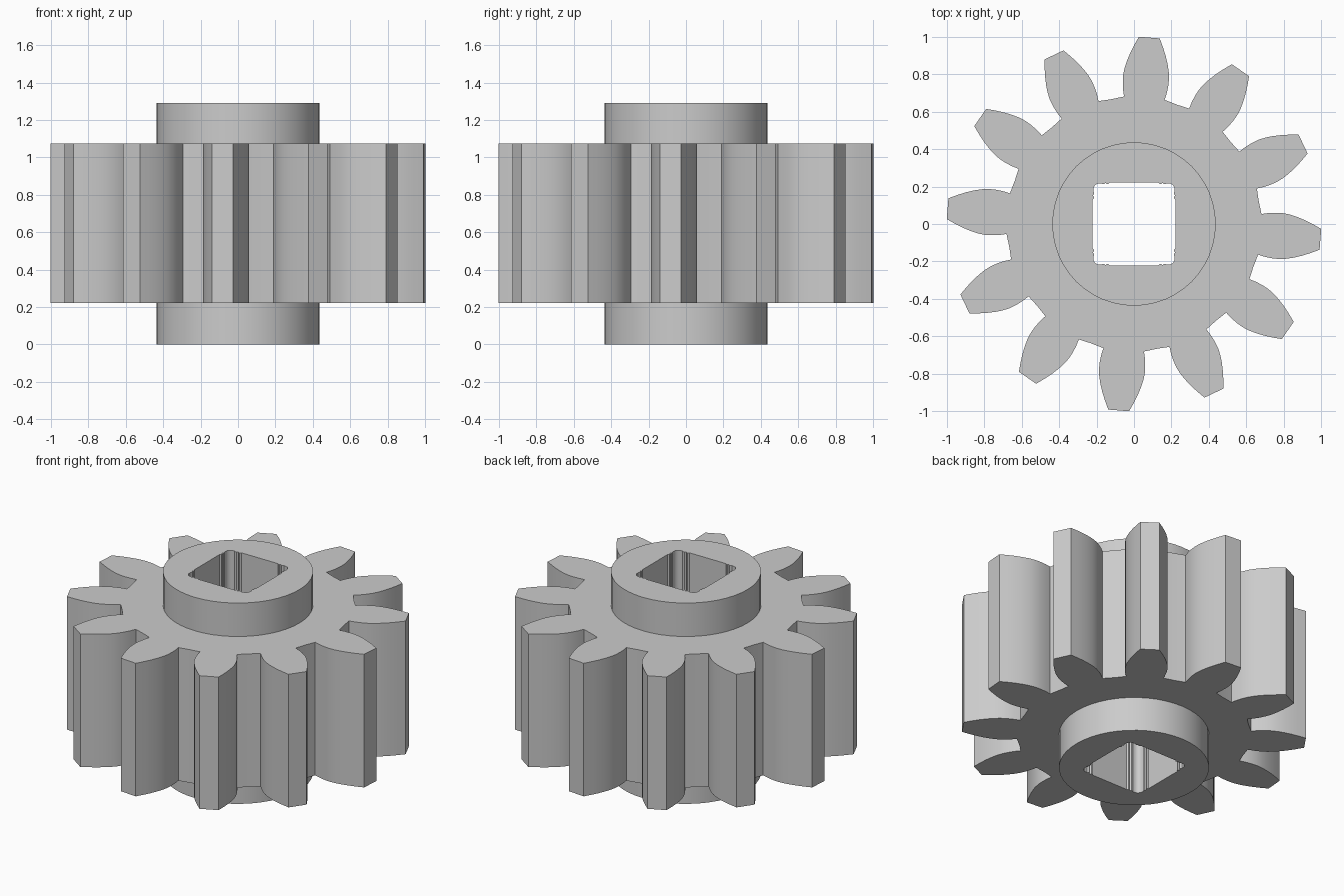
import bpy, bmesh
from math import sin, cos, pi, radians
from mathutils import Matrix, Vector

if "Cube" in bpy.data.objects:
    bpy.data.objects.remove(bpy.data.objects["Cube"])

TEETH = 12
TILT = radians(-4.7)
ROOT_R, HUB_R = 0.678, 0.437
Z_LOW, Z_HIGH, Z_TOP = 0.22, 1.075, 1.29

# half tooth: (radial distance, half width), root to tip
FLANK = [(0.675, 0.109), (0.71, 0.117), (0.75, 0.122), (0.79, 0.123), (0.83, 0.118),
         (0.87, 0.108), (0.91, 0.095), (0.95, 0.079), (1.0, 0.056)]


def gear_outline():
    tooth = [(u, -w) for u, w in FLANK] + [(u, w) for u, w in reversed(FLANK)]
    tooth.append((ROOT_R * cos(pi / TEETH), ROOT_R * sin(pi / TEETH)))
    pts = []
    for k in range(TEETH):
        rot = Matrix.Rotation(TILT + 2 * pi * k / TEETH, 2)
        pts += [rot @ Vector(p) for p in tooth]
    return pts


def hub_outline(n=48):
    return [Vector((HUB_R * cos(2 * pi * i / n), HUB_R * sin(2 * pi * i / n))) for i in range(n)]


# square bore with rounded corners and small ribs beside each corner
def bore_outline():
    h, r = 0.221, 0.032
    rib = [(h, 0.13), (h - 0.008, 0.137), (h - 0.008, 0.145), (h, 0.152),
           (h - 0.008, 0.159), (h - 0.008, 0.167), (h - 0.003, 0.176)]
    corner = [(h - 0.004 - r + r * cos(a), h - 0.004 - r + r * sin(a))
              for a in (radians(d) for d in range(0, 91, 15))]
    quarter = rib + corner + [(y, x) for x, y in reversed(rib)]
    return [Matrix.Rotation(k * pi / 2, 2) @ Vector(p) for k in range(4) for p in quarter]


bm = bmesh.new()


def loop(outline, z):
    vs = [bm.verts.new((p.x, p.y, z)) for p in outline]
    for i, v in enumerate(vs):
        bm.edges.new((vs[i - 1], v))
    return vs


def wall(a, b):
    for i in range(len(a)):
        bm.faces.new((a[i - 1], a[i], b[i], b[i - 1]))


def ring_cap(outer, inner):
    edges = [bm.edges.get((l[i - 1], l[i])) for l in (outer, inner) for i in range(len(l))]
    bmesh.ops.triangle_fill(bm, edges=edges, use_beauty=True)


hub, teeth, bore = hub_outline(), gear_outline(), bore_outline()
h0, h1, h2, h3 = (loop(hub, z) for z in (0, Z_LOW, Z_HIGH, Z_TOP))
g1, g2 = loop(teeth, Z_LOW), loop(teeth, Z_HIGH)
b0, b3 = loop(bore, 0), loop(bore, Z_TOP)

# hub collars, toothed rim and bore walls
for a, b in ((h0, h1), (g1, g2), (h2, h3), (b0, b3)):
    wall(a, b)
# flat annular faces
for o, i in ((h0, b0), (g1, h1), (g2, h2), (h3, b3)):
    ring_cap(o, i)

bmesh.ops.recalc_face_normals(bm, faces=bm.faces[:])
mesh = bpy.data.meshes.new("pinion_gear")
bm.to_mesh(mesh)
bm.free()
gear = bpy.data.objects.new("pinion_gear", mesh)
bpy.context.collection.objects.link(gear)
bpy.context.view_layer.objects.active = gear
gear.select_set(True)
bpy.ops.object.shade_smooth_by_angle(angle=radians(25))
